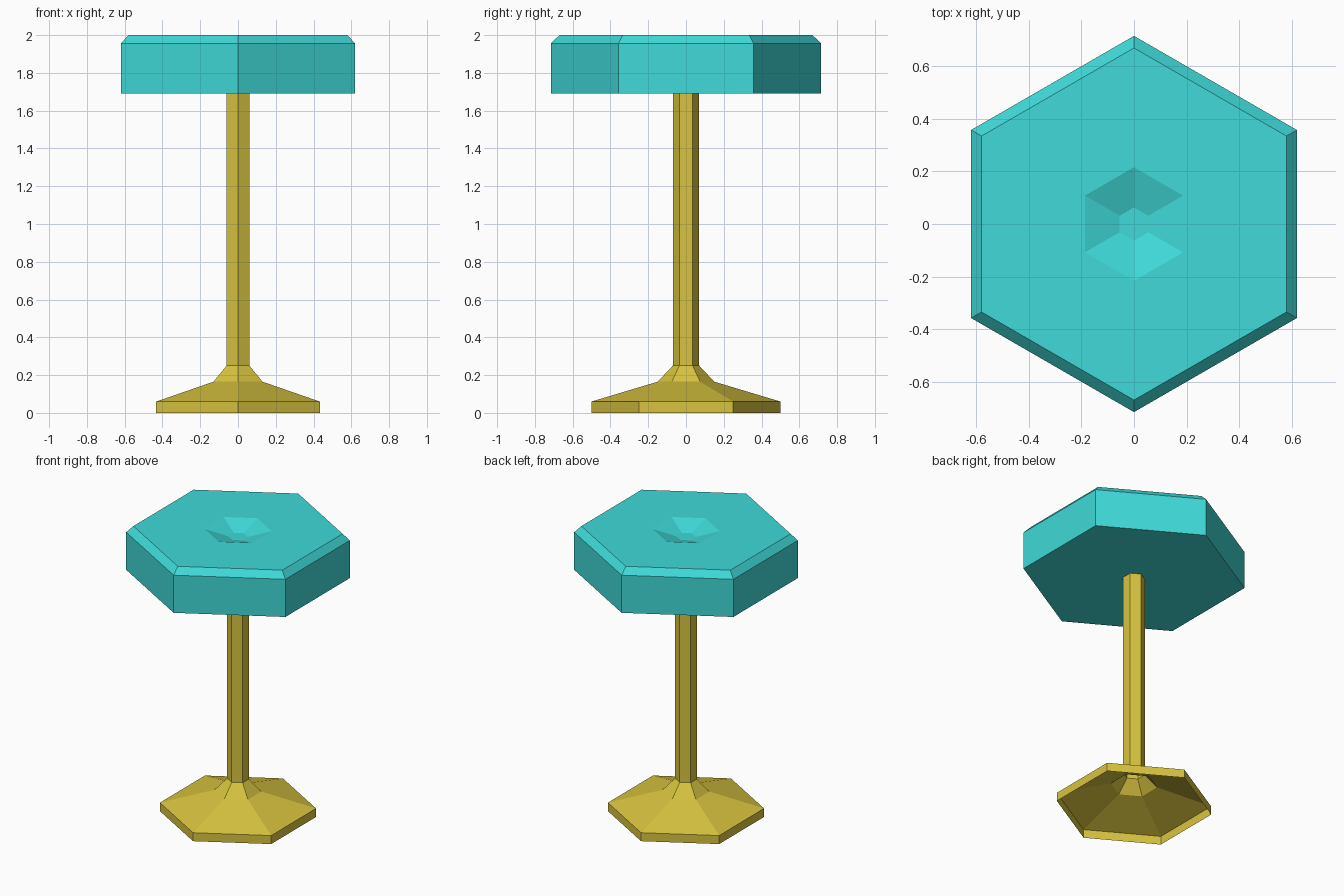
import bpy, bmesh
from math import cos, sin, radians

SIDES = 6

cube = bpy.data.objects.get("Cube")
if cube:
    bpy.data.objects.remove(cube, do_unlink=True)


def make_material(name, rgb):
    mat = bpy.data.materials.new(name)
    mat.use_nodes = True
    mat.diffuse_color = (*rgb, 1)
    mat.node_tree.nodes["Principled BSDF"].inputs["Base Color"].default_value = (*rgb, 1)
    return mat


def lathe_hex(name, profile, mat, closed):
    """Loft hexagonal rings along a (radius, height) profile, with corners on the y axis."""
    bm = bmesh.new()
    rings = []
    for radius, z in profile:
        angles = [radians(90 + 360 * i / SIDES) for i in range(SIDES)]
        rings.append([bm.verts.new((radius * cos(a), radius * sin(a), z)) for a in angles])
    for low, high in zip(rings, rings[1:]):
        for i in range(SIDES):
            j = (i + 1) % SIDES
            bm.faces.new((low[i], low[j], high[j], high[i]))
    if closed:
        bm.faces.new(rings[0][::-1])
        bm.faces.new(rings[-1])
    mesh = bpy.data.meshes.new(name)
    bm.to_mesh(mesh)
    bm.free()
    mesh.materials.append(mat)
    obj = bpy.data.objects.new(name, mesh)
    bpy.context.collection.objects.link(obj)
    return obj


turquoise = make_material("turquoise", (0.05, 0.70, 0.69))
yellow = make_material("yellow", (0.69, 0.55, 0.05))

# Hollow flared foot, open underneath
lathe_hex("base", [(0.5, 0), (0.5, 0.06), (0.15, 0.165), (0.07, 0.25)], yellow, False)

# Open tube between foot and seat
lathe_hex("post", [(0.07, 0.25), (0.07, 1.69)], yellow, False)

# Seat with chamfered rim and a shallow dimple in the top
lathe_hex("seat", [(0.716, 1.69), (0.716, 1.955), (0.67, 2.0),
                   (0.216, 2.0), (0.063, 1.953)], turquoise, True)
